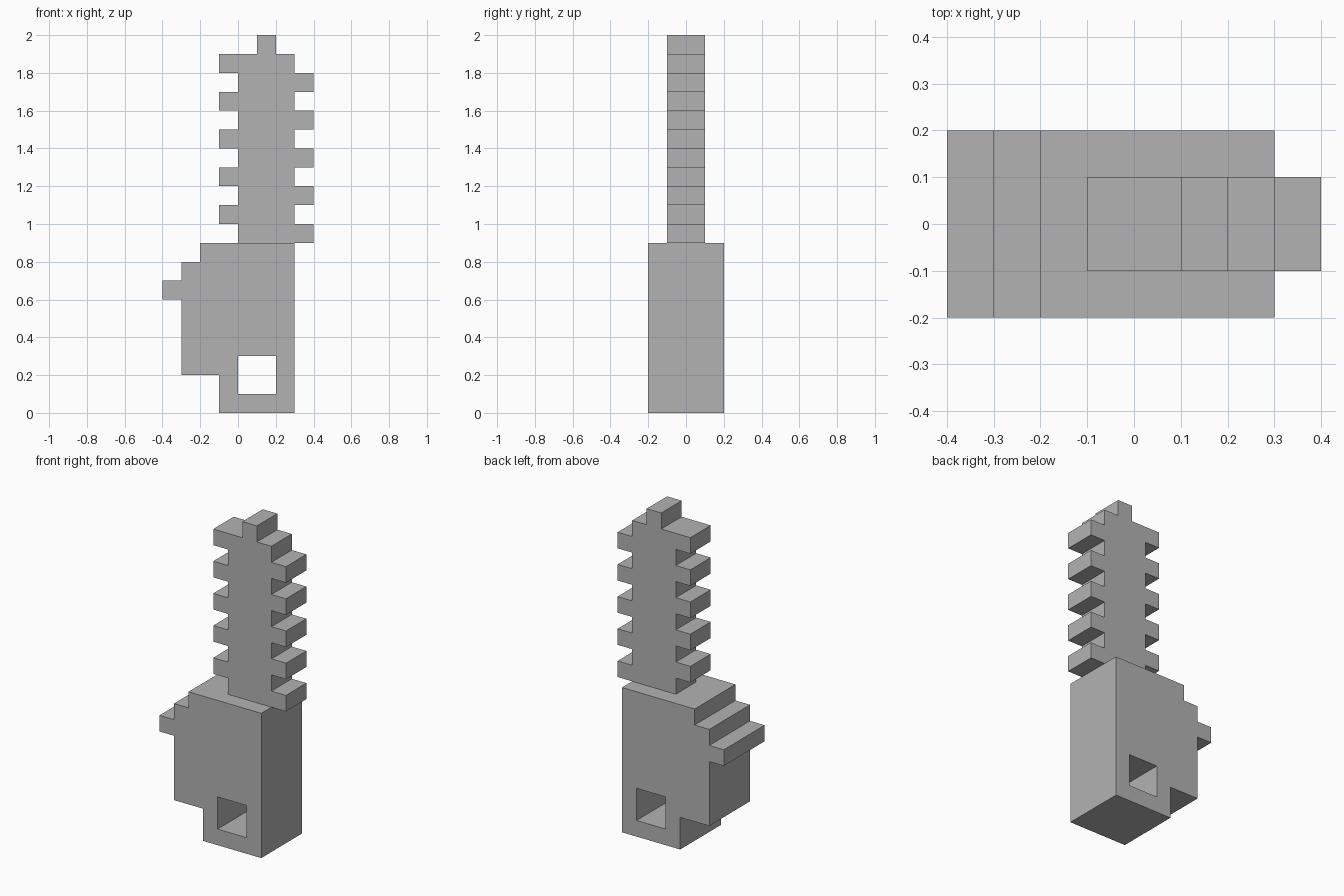
import bpy
import bmesh
from mathutils import Vector

cube = bpy.data.objects.get("Cube")
if cube:
    bpy.data.objects.remove(cube, do_unlink=True)

grey = bpy.data.materials.new("plain grey")
grey.use_nodes = True
grey.diffuse_color = (0.45, 0.45, 0.45, 1)
grey.node_tree.nodes["Principled BSDF"].inputs["Base Color"].default_value = grey.diffuse_color

U = 0.1  # one block of the stepped design


def slab(name, loops, half_depth):
    """Fill outlines in the x-z plane (later ones are holes) and extrude along y."""
    bm = bmesh.new()
    edges = []
    for loop in loops:
        verts = [bm.verts.new((x * U, -half_depth, z * U)) for x, z in loop]
        edges += [bm.edges.new((a, b)) for a, b in zip(verts, verts[1:] + verts[:1])]
    bmesh.ops.triangle_fill(bm, use_beauty=True, edges=edges, normal=Vector((0, -1, 0)))
    grown = bmesh.ops.extrude_face_region(bm, geom=bm.faces[:], use_keep_orig=True)
    moved = [g for g in grown["geom"] if isinstance(g, bmesh.types.BMVert)]
    bmesh.ops.translate(bm, verts=moved, vec=(0, 2 * half_depth, 0))
    bmesh.ops.recalc_face_normals(bm, faces=bm.faces[:])
    mesh = bpy.data.meshes.new(name)
    bm.to_mesh(mesh)
    bm.free()
    mesh.materials.append(grey)
    obj = bpy.data.objects.new(name, mesh)
    bpy.context.collection.objects.link(obj)
    return obj


# Housing with a stepped shoulder and a square grip hole
housing = [(-1, 0), (3, 0), (3, 9), (-2, 9), (-2, 8), (-3, 8), (-3, 7),
           (-4, 7), (-4, 6), (-3, 6), (-3, 2), (-1, 2)]
grip_hole = [(0, 1), (2, 1), (2, 3), (0, 3)]
slab("housing", [housing, grip_hole], 2 * U)

# Toothed blade: teeth alternate between the two edges on the way up
right_edge, left_edge = [], []
for z in range(9, 19, 2):
    right_edge += [(4, z), (4, z + 1), (3, z + 1), (3, z + 2)]
    left_edge += [(0, z), (0, z + 1), (-1, z + 1), (-1, z + 2)]
tip = [(2, 19), (2, 20), (1, 20), (1, 19)]
slab("toothed_blade", [right_edge + tip + left_edge[::-1]], U)
